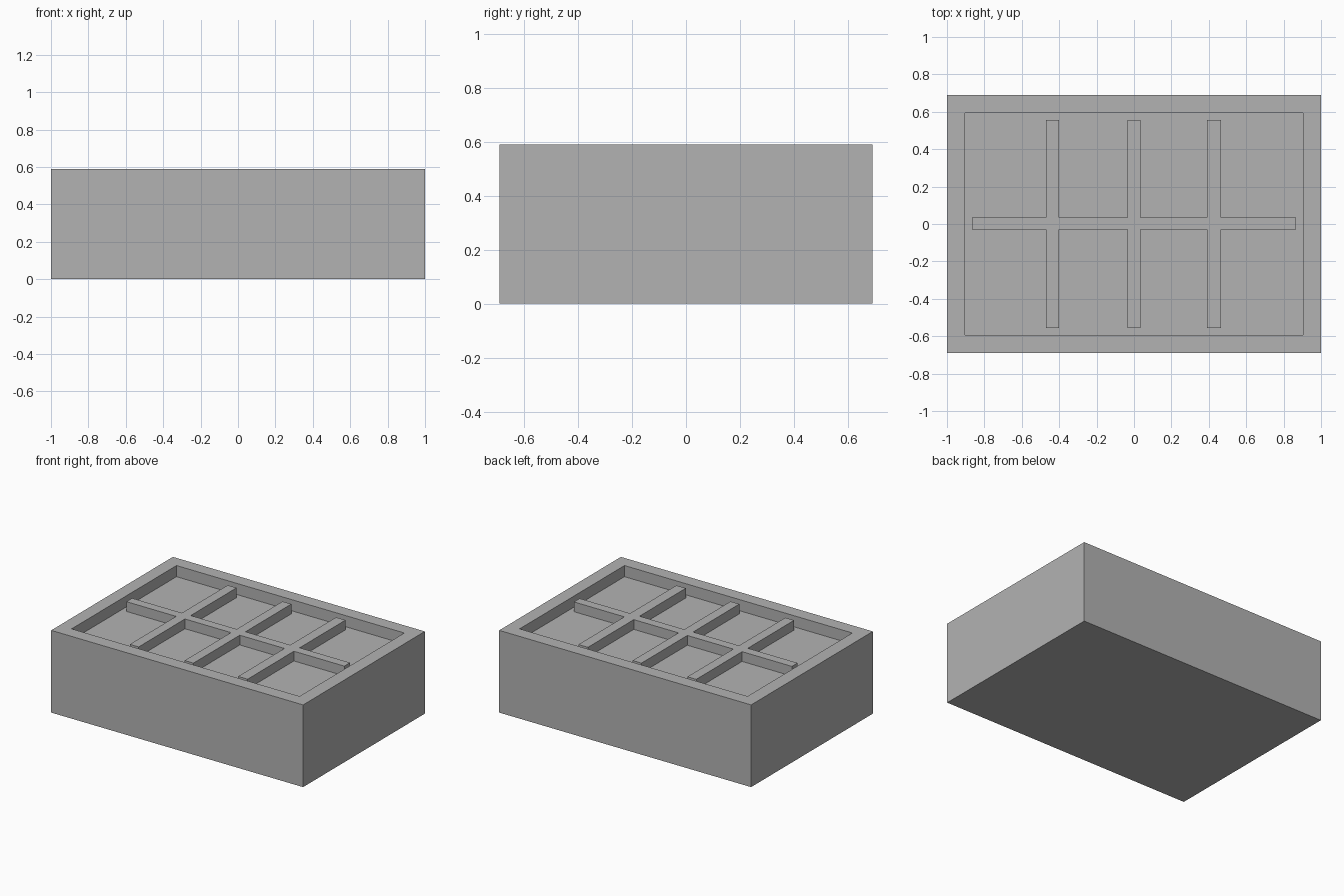
import bpy
import bmesh

if "Cube" in bpy.data.objects:
    bpy.data.objects.remove(bpy.data.objects["Cube"], do_unlink=True)

# Overall sizes
W, D, H = 1.0, 0.69, 0.59          # half width, half depth, height
IW, ID = 0.865, 0.555              # half size of the recess
FLOOR, RIB_TOP = 0.51, 0.58

grey = bpy.data.materials.new("plain grey")
grey.use_nodes = True
colour = (0.45, 0.45, 0.45, 1)
grey.diffuse_color = colour
grey.node_tree.nodes["Principled BSDF"].inputs["Base Color"].default_value = colour


def finish(bm, name):
    bmesh.ops.recalc_face_normals(bm, faces=bm.faces)
    mesh = bpy.data.meshes.new(name)
    bm.to_mesh(mesh)
    bm.free()
    mesh.materials.append(grey)
    obj = bpy.data.objects.new(name, mesh)
    bpy.context.collection.objects.link(obj)
    return obj


# Solid block with a shallow tray sunk into its top
bm = bmesh.new()
bmesh.ops.create_cube(bm, size=1)
for v in bm.verts:
    v.co = (v.co.x * 2 * W, v.co.y * 2 * D, (v.co.z + 0.5) * H)
bm.normal_update()
top = max(bm.faces, key=lambda f: f.normal.z)
bmesh.ops.inset_region(bm, faces=[top], thickness=W - IW)
down = bmesh.ops.extrude_face_region(bm, geom=[top])
bmesh.ops.translate(bm, vec=(0, 0, FLOOR - H),
                    verts=[g for g in down["geom"] if isinstance(g, bmesh.types.BMVert)])
bmesh.ops.delete(bm, geom=[f for f in bm.faces if f == top], context="FACES_ONLY")
finish(bm, "block")

# Crossing ribs as one grid: cells on rib lines are raised, pockets left open
xs = [-IW, -0.47, -0.40, -0.035, 0.035, 0.39, 0.465, IW]
ys = [-ID, -0.03, 0.035, ID]
bm = bmesh.new()
grid = [[bm.verts.new((x, y, RIB_TOP)) for y in ys] for x in xs]
for i in range(len(xs) - 1):
    for j in range(len(ys) - 1):
        if i % 2 or j % 2:
            bm.faces.new((grid[i][j], grid[i + 1][j], grid[i + 1][j + 1], grid[i][j + 1]))
bmesh.ops.delete(bm, geom=[v for v in bm.verts if not v.link_faces], context="VERTS")
bmesh.ops.recalc_face_normals(bm, faces=bm.faces)
low = bmesh.ops.extrude_face_region(bm, geom=bm.faces[:], use_keep_orig=True)
bmesh.ops.translate(bm, vec=(0, 0, FLOOR - RIB_TOP),
                    verts=[g for g in low["geom"] if isinstance(g, bmesh.types.BMVert)])
finish(bm, "divider_ribs")
